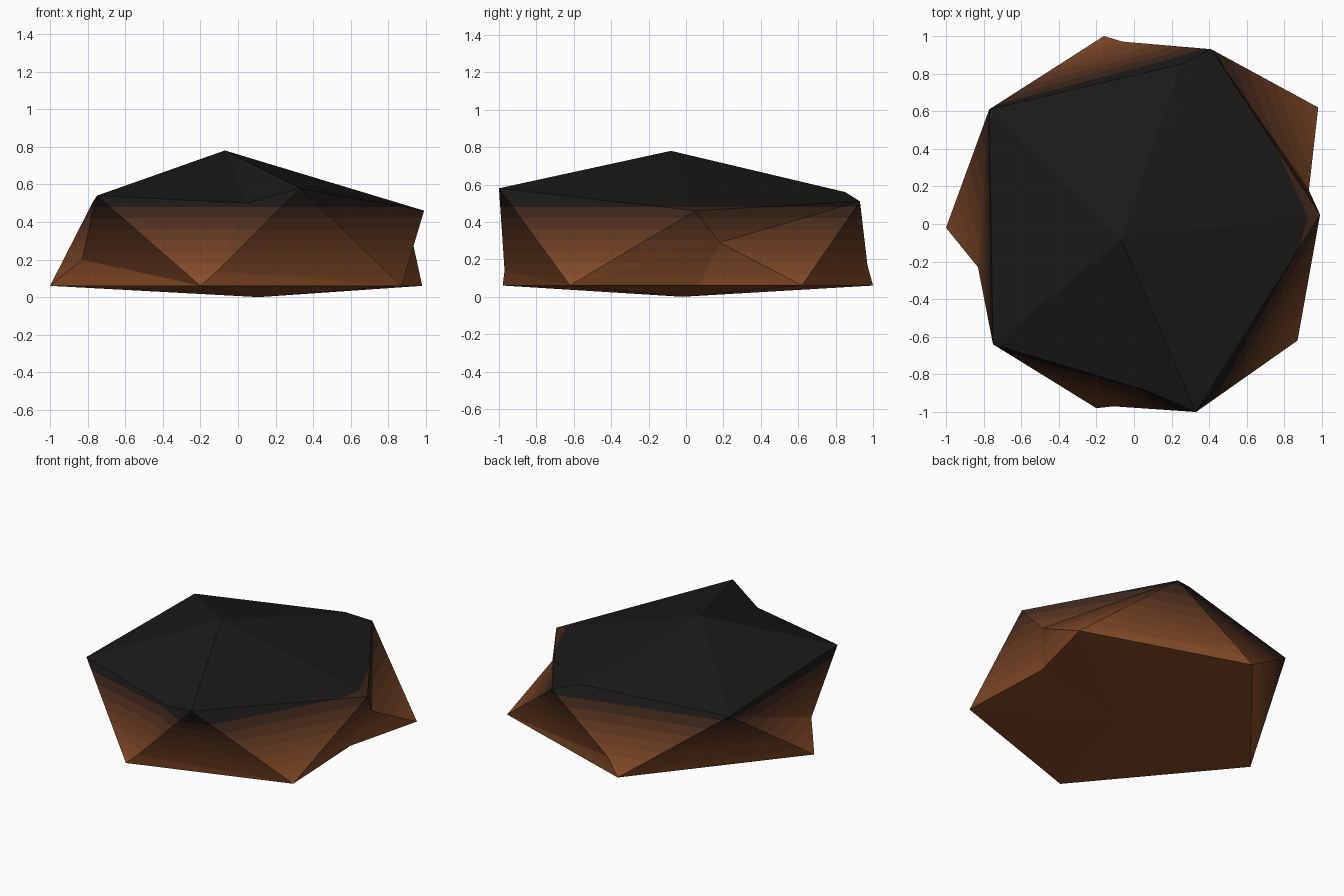
import bpy, bmesh

if "Cube" in bpy.data.objects:
    bpy.data.objects.remove(bpy.data.objects["Cube"])

# Irregular squashed icosahedron: lower ring, upper ring, two poles
lower = [(-1, -.02, .06), (-.2, -.98, .06), (.87, -.62, .06), (.98, .62, .06), (-.16, 1, .06)]
upper = [(-.75, -.64, .54), (.33, -1, .58), (.99, .05, .46), (.41, .93, .51), (-.77, .61, .51)]
verts = lower + upper + [(.11, -.02, 0), (-.07, -.08, .78)]
faces = []
for i in range(5):
    j = (i + 1) % 5
    faces += [(i, j, 5 + i), (j, 5 + j, 5 + i), (j, i, 10), (5 + i, 5 + j, 11)]


def chip(a, b, co):
    """Split edge a-b at a chipped point."""
    m = len(verts)
    verts.append(co)
    for f in list(faces):
        if a in f and b in f:
            faces.remove(f)
            faces.append(tuple(m if v == b else v for v in f))
            faces.append(tuple(m if v == a else v for v in f))


# Chips along the edges
chip(0, 5, (-.83, -.23, .20))
chip(1, 6, (-.11, -.97, .14))
chip(3, 7, (.93, .18, .29))
chip(4, 8, (-.06, .97, .17))
chip(2, 3, (.84, .07, .06))
chip(5, 6, (.05, -.88, .50))
chip(8, 9, (.25, .85, .56))

bm = bmesh.new()
vs = [bm.verts.new(v) for v in verts]
for f in faces:
    bm.faces.new([vs[i] for i in f])
bmesh.ops.recalc_face_normals(bm, faces=bm.faces[:])

# Colour bands from brown base to black top
levels = [.06 + .06 * k for k in range(1, 8)]
for z in levels:
    bmesh.ops.bisect_plane(bm, geom=bm.verts[:] + bm.edges[:] + bm.faces[:],
                           plane_co=(0, 0, z), plane_no=(0, 0, 1))
for f in bm.faces:
    z = f.calc_center_bounds().z
    f.material_index = sum(z > l for l in levels)

mesh = bpy.data.meshes.new("rock")
bm.to_mesh(mesh)
bm.free()
brown, black = (.25, .075, .022), (.011, .010, .009)
for k in range(len(levels) + 1):
    t = k / len(levels)
    mat = bpy.data.materials.new(f"rock_band_{k}")
    mat.diffuse_color = [a + (b - a) * t for a, b in zip(brown, black)] + [1]
    mat.use_nodes = True
    mat.node_tree.nodes["Principled BSDF"].inputs["Base Color"].default_value = mat.diffuse_color
    mesh.materials.append(mat)
bpy.context.collection.objects.link(bpy.data.objects.new("rock", mesh))
